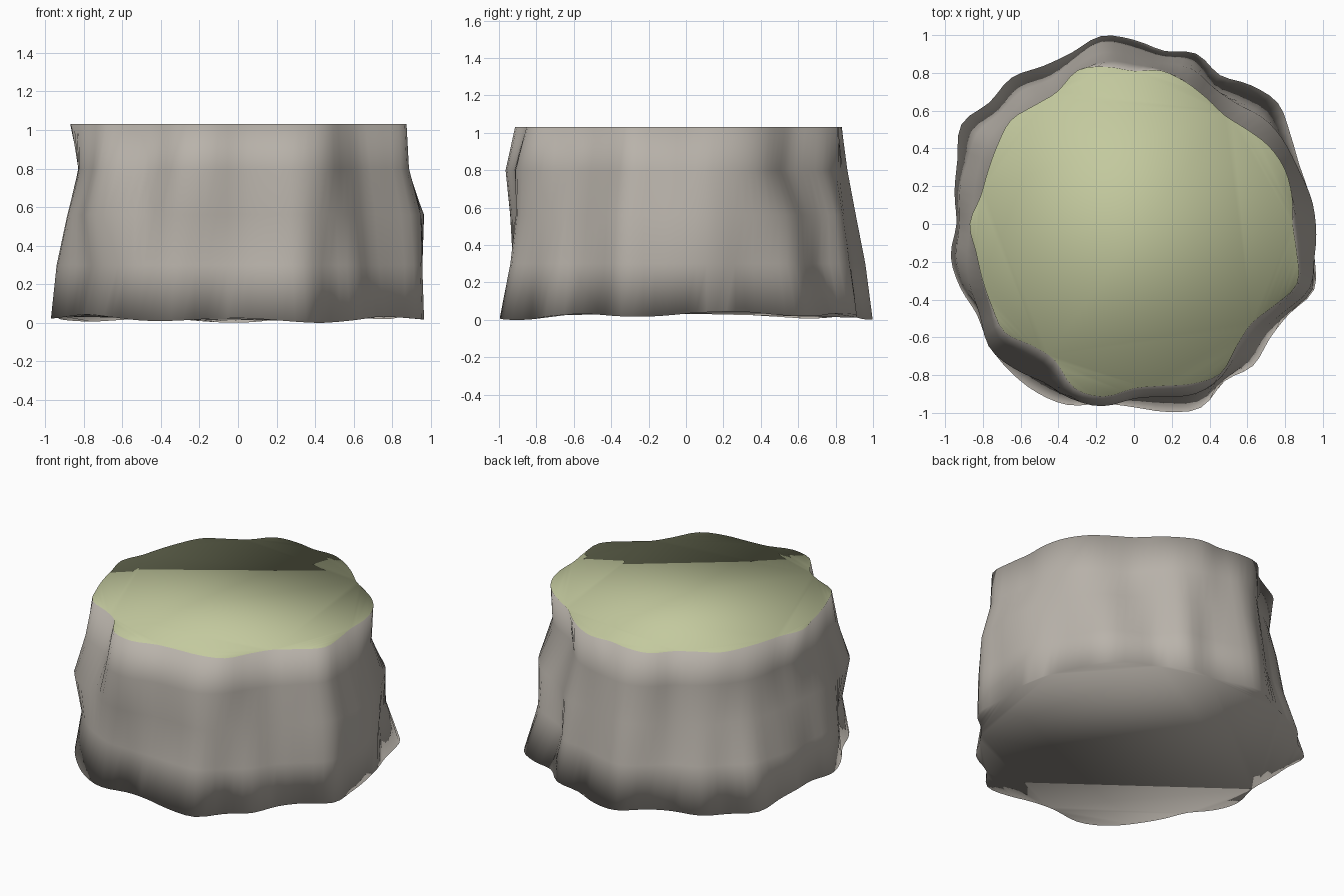
import bpy, bmesh, math

if "Cube" in bpy.data.objects:
    bpy.data.objects.remove(bpy.data.objects["Cube"])

# Outline radii every 10 degrees, counter-clockwise from +x
TOP = [.84, .85, .85, .825, .78, .75, .77, .80, .825, .81, .845, .867,
       .81, .82, .853, .835, .823, .826, .87, .85, .855, .87, .893, .84,
       .835, .924, .928, .87, .87, .90, .915, .845, .815, .86, .92, .875]
BASE = [.95, .94, .93, .955, .995, .96, .91, .96, .93, .975, 1.01, .965,
        .965, 1.01, 1.0, 1.055, .995, .965, .94, .985, .98, .96, 1.0, 1.02,
        1.03, 1.02, .965, .97, 1.01, 1.035, .96, .98, .94, .95, 1.015, .97]
# Ring height, blend from base to top outline, offsets every 45 degrees from east
RINGS = [(.04, 0, (0,) * 8),
         (.30, .25, (.03, -.05, .005, -.05, .01, -.01, -.02, 0)),
         (.56, .55, (.065, 0, 0, -.04, -.03, .07, -.01, 0)),
         (.80, .80, (0, -.07, 0, -.05, -.055, .02, .04, 0)),
         (1.03, 1, (0,) * 8)]
STEPS = 3
N = len(TOP) * STEPS


def material(name, rgb):
    m = bpy.data.materials.new(name)
    m.diffuse_color = (*rgb, 1)
    m.use_nodes = True
    m.node_tree.nodes["Principled BSDF"].inputs["Base Color"].default_value = m.diffuse_color
    return m


def radius(table, k):
    """Smooth curve through the outline radii."""
    i, t = k // STEPS, (k % STEPS) / STEPS
    a, b, c, d = (table[(i + o) % len(table)] for o in (-1, 0, 1, 2))
    return b + .5 * t * (c - a + t * (2*a - 5*b + 4*c - d + t * (3*(b - c) + d - a)))


bm = bmesh.new()
loops = []
for k, (z, t, offsets) in enumerate(RINGS):
    loop = []
    for i in range(N):
        a = math.tau * i / N
        r = radius(BASE, i) * (1 - t) + radius(TOP, i) * t
        # bulges and hollows by side
        for q, off in enumerate(offsets):
            r += off * max(0, math.cos(a - q * math.pi / 4)) ** 10
        # shallow ribs between the outlines
        if 0 < t < 1:
            r += .008 * math.sin(11 * a + .8 * k)
        # uneven underside edge
        dz = .012 * math.sin(7 * a) + .012 * math.sin(2 * a + 1) if k == 0 else 0
        loop.append(bm.verts.new((r * math.cos(a), r * math.sin(a), z + dz)))
    loops.append(loop)

# Rock sides
for lo, hi in zip(loops, loops[1:]):
    for i in range(N):
        j = (i + 1) % N
        bm.faces.new((lo[i], lo[j], hi[j], hi[i]))

# Underside and grassy top
bottom = bm.faces.new(loops[0][::-1])
top = bm.faces.new(loops[-1])
top.material_index = 1
bmesh.ops.triangulate(bm, faces=[bottom, top])
for f in bm.faces:
    f.smooth = True

# Stand on the floor
low = min(v.co.z for v in bm.verts)
for v in loops[0]:
    v.co.z -= low

mesh = bpy.data.meshes.new("rock_platform")
bm.to_mesh(mesh)
bm.free()
mesh.materials.append(material("stone grey", (.485, .450, .405)))
mesh.materials.append(material("grass green", (.546, .584, .342)))
rock = bpy.data.objects.new("rock_platform", mesh)
bpy.context.collection.objects.link(rock)
